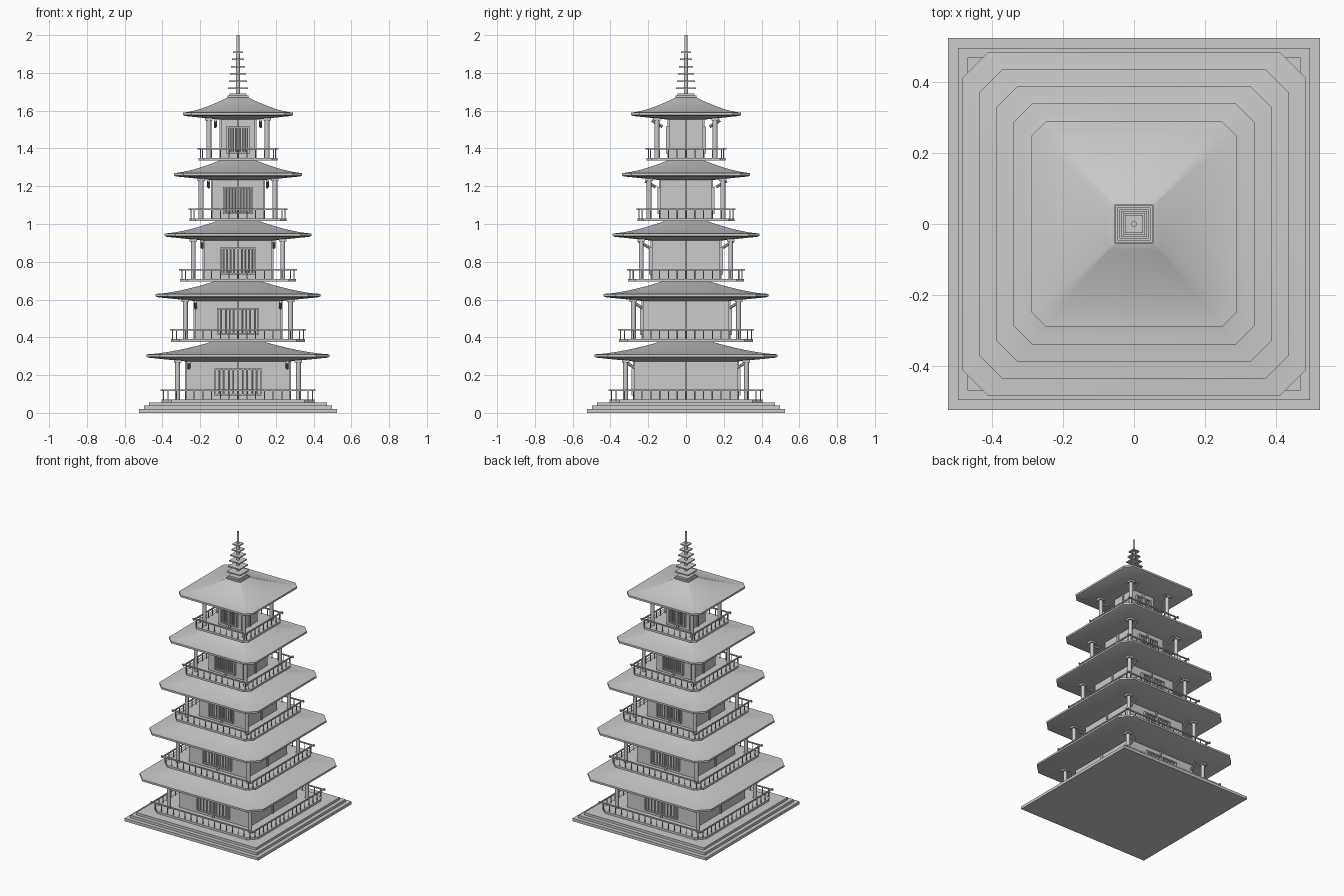
import bpy, bmesh, math
from mathutils import Vector, Matrix

if "Cube" in bpy.data.objects:
    bpy.data.objects.remove(bpy.data.objects["Cube"])


def finish(bm, name, smooth=None):
    bmesh.ops.recalc_face_normals(bm, faces=bm.faces)
    me = bpy.data.meshes.new(name)
    bm.to_mesh(me)
    bm.free()
    ob = bpy.data.objects.new(name, me)
    bpy.context.collection.objects.link(ob)
    if smooth:
        bpy.ops.object.select_all(action='DESELECT')
        ob.select_set(True)
        bpy.context.view_layer.objects.active = ob
        bpy.ops.object.shade_smooth_by_angle(angle=math.radians(smooth))
    return ob


def box(bm, x0, x1, y0, y1, z0, z1):
    m = Matrix.Translation(((x0 + x1) / 2, (y0 + y1) / 2, (z0 + z1) / 2))
    m = m @ Matrix.Diagonal((abs(x1 - x0), abs(y1 - y0), z1 - z0, 1))
    bmesh.ops.create_cube(bm, size=1, matrix=m)


def rod(bm, a, b, r, seg=12):
    a, b = Vector(a), Vector(b)
    rot = (b - a).to_track_quat('Z', 'Y').to_matrix().to_4x4()
    bmesh.ops.create_cone(bm, cap_ends=True, segments=seg, radius1=r, radius2=r,
                          depth=(b - a).length, matrix=Matrix.Translation((a + b) / 2) @ rot)


def octagon_loft(bm, rings):
    """Stack of chamfered squares: (half width, chamfer, z)."""
    loops = []
    for h, c, z in rings:
        k = h - c
        pts = [(h, -k), (h, k), (k, h), (-k, h), (-h, k), (-h, -k), (-k, -h), (k, -h)]
        loops.append([bm.verts.new((x, y, z)) for x, y in pts])
    for a, b in zip(loops, loops[1:]):
        for i in range(8):
            j = (i + 1) % 8
            bm.faces.new((a[i], a[j], b[j], b[i]))
    bm.faces.new(loops[0][::-1])
    bm.faces.new(loops[-1])


# Stepped base
bm = bmesh.new()
for h, z0, z1 in ((0.525, 0, 0.02), (0.497, 0.02, 0.038), (0.47, 0.038, 0.055)):
    box(bm, -h, h, -h, h, z0, z1)
finish(bm, "stepped_base")

for t in range(5):
    n = f"_{t + 1}"
    z = 0.32 * t
    eave = 0.485 - 0.0485 * t
    wall = 0.272 - 0.0455 * t
    deck = 0.41 - 0.049 * t
    post = 0.32 - 0.0415 * t
    arm = 0.26 - 0.035 * t
    win = 0.125 - 0.0155 * t
    floor, ceil = z + 0.07, z + 0.276

    # Curved roof with chamfered corners
    bm = bmesh.new()
    ch = 0.15 * eave
    inner = 0.19 * eave
    rings = [(wall, 0.02, z + 0.272), (eave * 0.97, ch, z + 0.292),
             (eave, ch, z + 0.297), (eave, ch, z + 0.31)]
    for i in range(1, 13):
        s = i / 12
        rings.append((eave + (inner - eave) * s, ch * (1 - s) ** 1.3 + 0.0005,
                      z + 0.31 + 0.08 * s ** 1.5))
    octagon_loft(bm, rings)
    finish(bm, "roof" + n, 30)

    # Balcony deck
    bm = bmesh.new()
    octagon_loft(bm, [(deck - 0.005, 0.13 * deck, z + 0.055), (deck - 0.005, 0.13 * deck, floor)])
    finish(bm, "balcony_deck" + n)

    # Walls with a thin strip in the middle of each side
    bm = bmesh.new()
    box(bm, -wall, wall, -wall, wall, floor, ceil)
    w = wall + 0.008
    box(bm, -0.006, 0.006, -w, w, floor, ceil)
    box(bm, -w, w, -0.006, 0.006, floor, ceil)
    finish(bm, "walls" + n)

    # Corner posts with caps
    bm = bmesh.new()
    for sx in (-1, 1):
        for sy in (-1, 1):
            x, y = sx * post, sy * post
            rod(bm, (x, y, floor), (x, y, z + 0.285), 0.013, 16)
            box(bm, x - 0.02, x + 0.02, y - 0.02, y + 0.02, z + 0.268, z + 0.282)
    finish(bm, "corner_posts" + n, 40)

    # Slanted eave brackets
    bm = bmesh.new()
    for sx in (-1, 1):
        for sy in (-1, 1):
            rod(bm, (sx * arm, sy * (arm + 0.005), z + 0.235),
                (sx * arm, sy * (arm + 0.06), z + 0.268), 0.008, 8)
    finish(bm, "eave_brackets" + n, 40)

    # Railing: crossing top rails and thin balusters
    bm = bmesh.new()
    r = deck - 0.015
    count = round(2 * r / 0.05)
    for s in (-1, 1):
        box(bm, -deck, deck, s * r - 0.004, s * r + 0.004, z + 0.115, z + 0.123)
        box(bm, s * r - 0.004, s * r + 0.004, -deck, deck, z + 0.115, z + 0.123)
        for i in range(count + 1):
            p = -r * 0.94 + 2 * r * 0.94 * i / count
            rod(bm, (p, s * r, floor - 0.005), (p, s * r, z + 0.117), 0.003, 6)
            rod(bm, (s * r, p, floor - 0.005), (s * r, p, z + 0.117), 0.003, 6)
    finish(bm, "railing" + n)

    # Lattice windows on front and back
    bm = bmesh.new()
    for s in (-1, 1):
        y0, y1 = s * (wall - 0.005), s * (wall + 0.016)
        z0, z1 = z + 0.092, z + 0.235
        for zz in (z0, z1 - 0.008):
            box(bm, -win, win, y0, y1, zz, zz + 0.008)
        for x in (-win + 0.004, 0, win - 0.004):
            box(bm, x - 0.005, x + 0.005, y0, y1, z0, z1)
        for sx in (-1, 1):
            for i in range(1, 5):
                x = sx * win * i / 5
                rod(bm, (x, s * (wall + 0.007), z0), (x, s * (wall + 0.007), z1), 0.004, 8)
    finish(bm, "lattice_windows" + n)

# Finial: square foot, mast and tapering square plates
bm = bmesh.new()
box(bm, -0.055, 0.055, -0.055, 0.055, 1.665, 1.68)
box(bm, -0.045, 0.045, -0.045, 0.045, 1.68, 1.692)
finish(bm, "finial_foot")
bm = bmesh.new()
rod(bm, (0, 0, 1.68), (0, 0, 1.9), 0.011, 16)
rod(bm, (0, 0, 1.9), (0, 0, 2.0), 0.008, 16)
finish(bm, "finial_mast", 40)
bm = bmesh.new()
for i in range(6):
    h = 0.052 - 0.0053 * i
    zc = 1.718 + 0.0385 * i
    box(bm, -h, h, -h, h, zc - 0.004, zc + 0.004)
finish(bm, "finial_plates")
